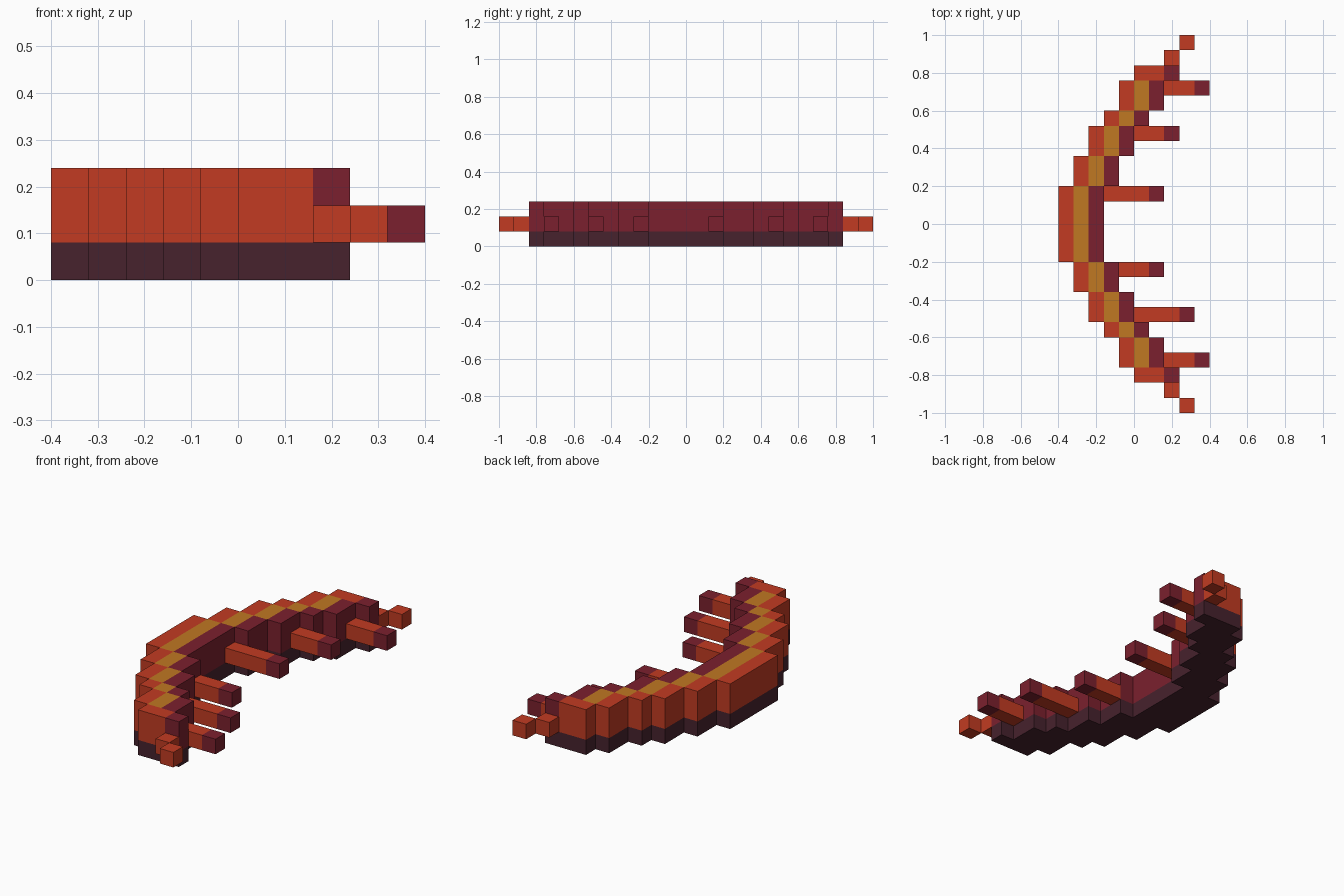
import bpy
import bmesh
from mathutils import Matrix, Vector

if "Cube" in bpy.data.objects:
    bpy.data.objects.remove(bpy.data.objects["Cube"], do_unlink=True)

U = 0.08  # edge length of one block


def linear(c):
    c /= 255
    return c / 12.92 if c <= 0.04045 else ((c + 0.055) / 1.055) ** 2.4


def material(name, r, g, b):
    colour = (linear(r), linear(g), linear(b), 1.0)
    mat = bpy.data.materials.new(name)
    mat.use_nodes = True
    mat.diffuse_color = colour
    bsdf = mat.node_tree.nodes["Principled BSDF"]
    bsdf.inputs["Base Color"].default_value = colour
    bsdf.inputs["Roughness"].default_value = 0.9
    return mat


ORANGE = material("burnt orange", 194, 59, 34)
GOLD = material("dull gold", 192, 120, 34)
MAROON = material("maroon", 123, 32, 46)
DARK = material("dark plum", 71, 34, 45)


def make_part(name, boxes, mat):
    """One object from a list of (x0, x1, y0, y1, z0, z1) boxes."""
    bm = bmesh.new()
    for x0, x1, y0, y1, z0, z1 in boxes:
        centre = Vector((x0 + x1, y0 + y1, z0 + z1)) / 2
        size = Matrix.Diagonal((x1 - x0, y1 - y0, z1 - z0, 1))
        bmesh.ops.create_cube(bm, size=1, matrix=Matrix.Translation(centre) @ size)
    mesh = bpy.data.meshes.new(name)
    bm.to_mesh(mesh)
    bm.free()
    mesh.materials.append(mat)
    obj = bpy.data.objects.new(name, mesh)
    bpy.context.collection.objects.link(obj)
    return obj


def both_ends(x0, x1, y0, y1, z0, z1):
    """A box and its mirror image across y = 0."""
    return [(x0, x1, y0, y1, z0, z1), (x0, x1, -y1, -y0, z0, z1)]


# Curved body: stepped segments as (outer x, y start, y end), mirrored in y
segments = [(-0.32, 0.20, 0.36), (-0.24, 0.36, 0.52),
            (-0.16, 0.52, 0.60), (-0.08, 0.60, 0.76)]
spans = [(-0.40, -0.20, 0.20)]
for x, y0, y1 in segments:
    spans += [(x, y0, y1), (x, -y1, -y0)]

belly, outer, ridge, inner = [], [], [], []
for x, y0, y1 in spans:
    belly.append((x, x + 3 * U, y0, y1, 0, U))
    outer.append((x, x + U, y0, y1, U, 3 * U))
    ridge.append((x + U, x + 2 * U, y0, y1, U, 3 * U))
    inner.append((x + 2 * U, x + 3 * U, y0, y1, U, 3 * U))

# End caps of the body, without the gold stripe
belly += both_ends(0, 0.24, 0.76, 0.84, 0, U)
outer += both_ends(0, 0.16, 0.76, 0.84, U, 3 * U)
inner += both_ends(0.16, 0.24, 0.76, 0.84, U, 3 * U)

make_part("belly", belly, DARK)
make_part("outer_flank", outer, ORANGE)
make_part("back_stripe", ridge, GOLD)
make_part("inner_flank", inner, MAROON)

# Feelers at both ends: two blocks stepping diagonally
for name, side in (("front_feeler", -1), ("rear_feeler", 1)):
    blocks = []
    for x, y in ((0.20, 0.88), (0.28, 0.96)):
        yc = side * y
        blocks.append((x - U / 2, x + U / 2, yc - U / 2, yc + U / 2, U, 2 * U))
    make_part(name, blocks, ORANGE)

# Legs: (root x, tip end x, y start), each with a maroon foot
legs = [(0.16, 0.40, -0.76), (0.00, 0.32, -0.52), (-0.08, 0.16, -0.28),
        (-0.16, 0.16, 0.12), (0.00, 0.24, 0.44), (0.16, 0.40, 0.68)]
for i, (x0, x1, y) in enumerate(legs, 1):
    make_part(f"leg_{i}", [(x0, x1 - U, y, y + U, U, 2 * U)], ORANGE)
    make_part(f"foot_{i}", [(x1 - U, x1, y, y + U, U, 2 * U)], MAROON)
